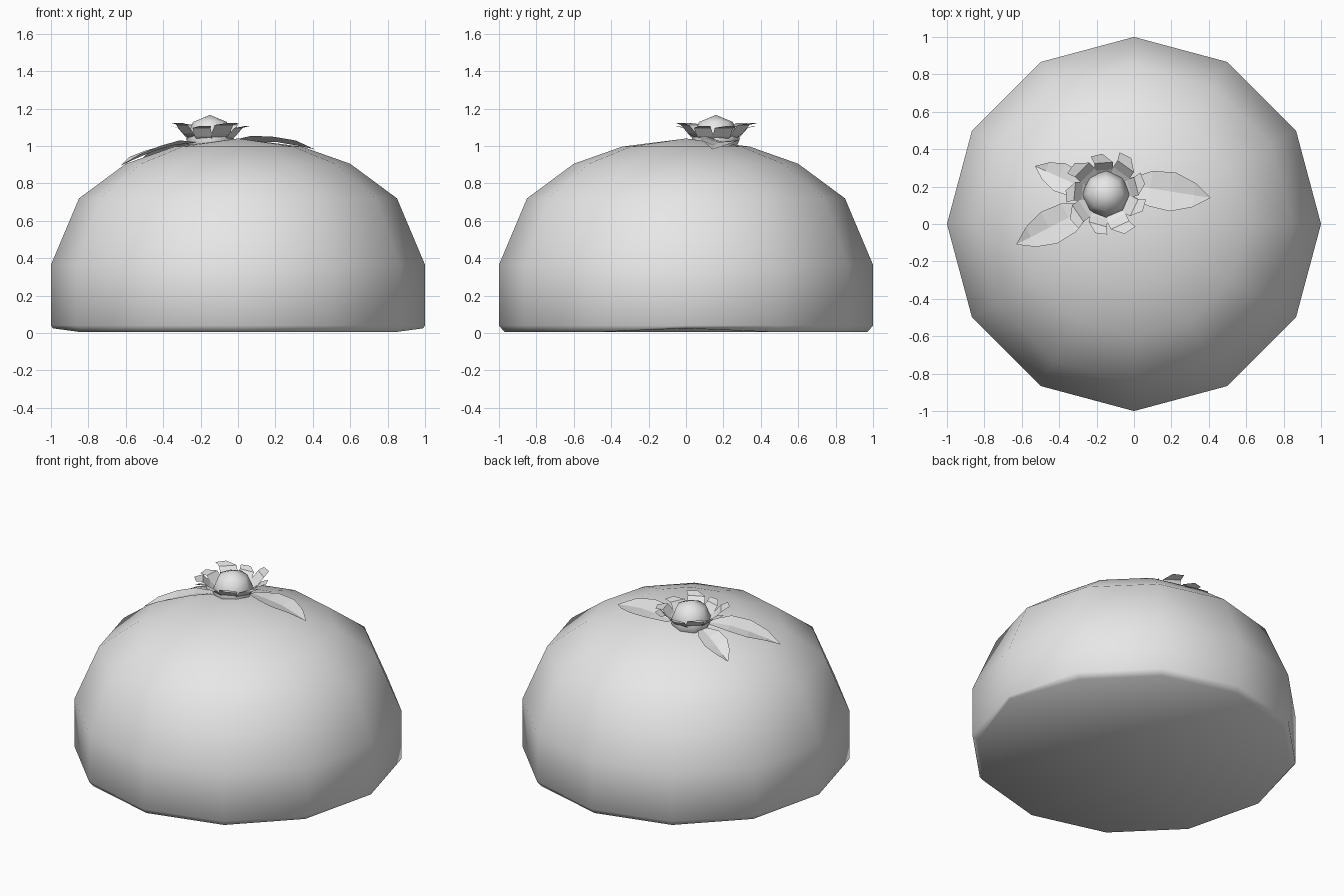
import bpy, bmesh, math
from mathutils import Vector

cube = bpy.data.objects.get("Cube")
if cube:
    bpy.data.objects.remove(cube)

grey = bpy.data.materials.new("light grey")
grey.use_nodes = True
grey.diffuse_color = (0.8, 0.8, 0.8, 1)
grey.node_tree.nodes["Principled BSDF"].inputs["Base Color"].default_value = (0.8, 0.8, 0.8, 1)

PROFILE = [(0.97, 0.005), (1.0, 0.04), (1.0, 0.365), (0.85, 0.72), (0.6, 0.905), (0.34, 0.997)]
TOP = 1.04
CENTRE = Vector((-0.15, 0.16, 0))


def finish(name, bm, smooth):
    mesh = bpy.data.meshes.new(name)
    for f in bm.faces:
        f.smooth = smooth
    bm.to_mesh(mesh)
    bm.free()
    mesh.materials.append(grey)
    obj = bpy.data.objects.new(name, mesh)
    bpy.context.collection.objects.link(obj)
    return obj


def dome_height(x, y):
    """Height of the dome surface above a point."""
    r = math.hypot(x, y)
    pts = [(0, TOP)] + PROFILE[:1:-1]
    for (r0, z0), (r1, z1) in zip(pts, pts[1:]):
        if r <= r1:
            return z0 + (z1 - z0) * (r - r0) / (r1 - r0)
    return pts[-1][1]


# Dome body: twelve-sided lathe with a flat base
bm = bmesh.new()
rings = []
for level, (r, z) in enumerate(PROFILE):
    ring = []
    for i in range(12):
        a = math.radians(30 * i)
        side = level == 0 and i % 6 == 0
        ring.append(bm.verts.new((r * math.cos(a) * (1.02 if side else 1),
                                  r * math.sin(a), 0.025 if side else z)))
    rings.append(ring)
for low, high in zip(rings, rings[1:]):
    for i in range(12):
        j = (i + 1) % 12
        bm.faces.new((low[i], low[j], high[j], high[i]))
peak = bm.verts.new((0, 0, TOP))
floor = bm.verts.new((0, 0, 0.005))
for i in range(12):
    j = (i + 1) % 12
    bm.faces.new((rings[-1][i], rings[-1][j], peak))
    bm.faces.new((rings[0][j], rings[0][i], floor))
finish("dome_body", bm, True)

# Round bud in the middle of the flower
bm = bmesh.new()
bmesh.ops.create_uvsphere(bm, u_segments=8, v_segments=4, radius=0.128)
bmesh.ops.translate(bm, verts=bm.verts, vec=CENTRE + Vector((0, 0, 1.038)))
finish("flower_bud", bm, True)

# Petals: swept strips that rise around the bud and flare at the tip
# Each row: radius, height, start angle, end angle
ROWS = [(0.09, 1.02, -20, 20), (0.15, 1.06, -22, 20), (0.19, 1.105, -17, 16), (0.235, 1.115, 0, 17)]


def petal(name, turn, scale, lift):
    bm = bmesh.new()
    rows = []
    for r, z, a0, a1 in ROWS:
        row = []
        for a in (a0, a1):
            t = math.radians(turn + a)
            row.append(bm.verts.new(CENTRE + Vector((r * scale * math.cos(t), r * scale * math.sin(t), z + lift))))
        rows.append(row)
    for a, b in zip(rows, rows[1:]):
        bm.faces.new((a[0], b[0], b[1], a[1]))
    finish(name, bm, False)


for i in range(9):
    petal(f"petal_{i + 1}", 40 * i + 15, 1.0 if i % 2 else 0.92, 0.008 if i % 2 else -0.008)


# Leaves: pointed blades with a raised rib, following the dome
def leaf(name, base, tip, width):
    base, tip = Vector(base), Vector(tip)
    across = (tip - base).orthogonal().normalized()
    bm = bmesh.new()
    rows = []
    for t, w, up in ((0, 0.3, 0.01), (0.28, 0.9, 0.03), (0.55, 1, 0.035), (0.8, 0.62, 0.03), (1, 0, 0.018)):
        row = []
        for s in (-1, 0, 1):
            p = base.lerp(tip, t) + across * (s * w * width)
            z = dome_height(p.x, p.y) + up - (0.02 if s == 0 and 0 < t < 1 else 0)
            row.append(bm.verts.new((p.x, p.y, z)))
        rows.append(row)
    for a, b in zip(rows, rows[1:]):
        for k in (0, 1):
            bm.faces.new((a[k], a[k + 1], b[k + 1], b[k]))
    bmesh.ops.remove_doubles(bm, verts=bm.verts, dist=0.0001)
    bmesh.ops.recalc_face_normals(bm, faces=bm.faces)
    if sum(f.normal.z for f in bm.faces) < 0:
        bmesh.ops.reverse_faces(bm, faces=bm.faces)
    finish(name, bm, False)


leaf("leaf_left", (-0.04, 0.21), (0.41, 0.14), 0.105)
leaf("leaf_right_front", (-0.24, 0.09), (-0.63, -0.11), 0.095)
leaf("leaf_right_back", (-0.24, 0.18), (-0.53, 0.31), 0.08)
